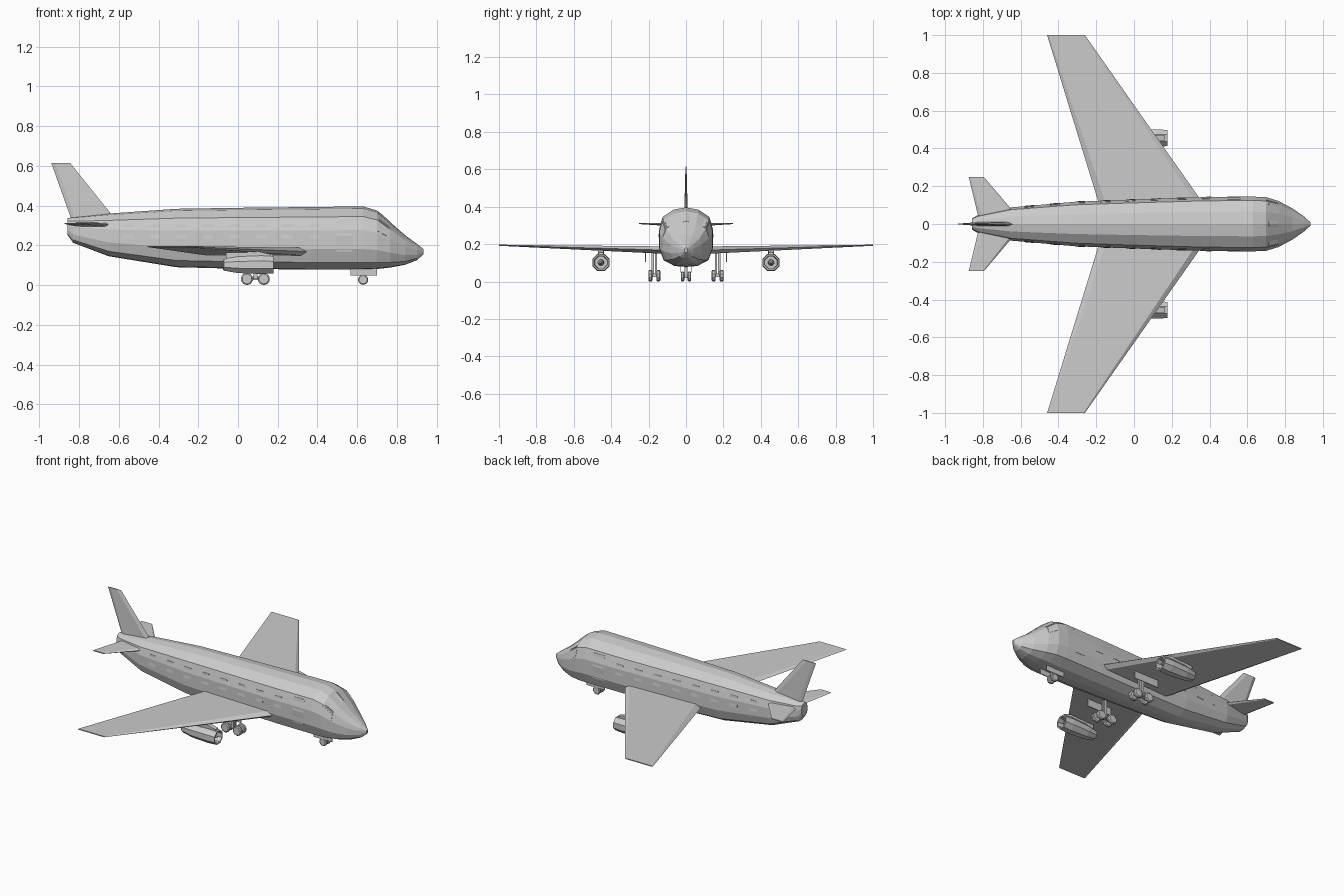
import bpy, bmesh, math
from mathutils import Vector

if "Cube" in bpy.data.objects:
    bpy.data.objects.remove(bpy.data.objects["Cube"])


def finish(name, bm, mirror=False):
    bmesh.ops.recalc_face_normals(bm, faces=bm.faces)
    me = bpy.data.meshes.new(name)
    bm.to_mesh(me)
    bm.free()
    ob = bpy.data.objects.new(name, me)
    bpy.context.collection.objects.link(ob)
    if mirror:
        m = ob.modifiers.new("mirror", 'MIRROR')
        m.use_axis = (False, True, False)
        m.use_mirror_merge = False
    return ob


def loft(name, rings, mirror=False):
    """Skin a list of equal-length point rings and cap both ends."""
    bm = bmesh.new()
    vs = [[bm.verts.new(p) for p in r] for r in rings]
    n = len(rings[0])
    for a, b in zip(vs, vs[1:]):
        for i in range(n):
            j = (i + 1) % n
            bm.faces.new((a[i], a[j], b[j], b[i]))
    bm.faces.new(vs[0])
    bm.faces.new(vs[-1])
    return finish(name, bm, mirror)


def box(name, x0, x1, y0, y1, z0, z1, mirror=False):
    return loft(name, [[(x, y0, z0), (x, y1, z0), (x, y1, z1), (x, y0, z1)]
                       for x in (x0, x1)], mirror)


def round_x(x, y, z, r, n=8):
    return [(x, y + r * math.cos((i + .5) * math.tau / n),
             z + r * math.sin((i + .5) * math.tau / n)) for i in range(n)]


def round_y(x, y, z, r, n=10):
    return [(x + r * math.cos((i + .5) * math.tau / n), y,
             z + r * math.sin((i + .5) * math.tau / n)) for i in range(n)]


# Fuselage: stations (x, bottom, top, half width) and half cross-section
stations = [(-.857, .25, .337, .030), (-.83, .213, .342, .046),
            (-.65, .145, .36, .088), (-.31, .09, .384, .118),
            (0, .082, .389, .13), (.36, .078, .393, .142),
            (.63, .078, .396, .145), (.70, .081, .375, .142),
            (.765, .088, .318, .122), (.84, .102, .252, .082),
            (.90, .125, .208, .04), (.935, .155, .18, .008)]
half = [(0, 1), (.45, .93), (.86, .68), (1, .25), (1, -.35), (.83, -.77), (.42, -.97), (0, -1)]
section = half + [(-y, z) for y, z in half[-2:0:-1]]


def station(x):
    for a, b in zip(stations, stations[1:]):
        if x <= b[0]:
            f = (x - a[0]) / (b[0] - a[0])
            return [p + (q - p) * f for p, q in zip(a, b)]


def skin(x, y, z):
    _, lo, hi, w = station(x)
    return Vector((x, y * w, (lo + hi) / 2 + z * (hi - lo) / 2))


def side_point(x, z):
    """Point on the fuselage side at the given x and height."""
    pts = [skin(x, *p) for p in half]
    for a, b in zip(pts, pts[1:]):
        if b.z <= z <= a.z:
            return a.lerp(b, (a.z - z) / (a.z - b.z))


def panel(name, corners, out):
    """Thin plate lying on the skin, pushed along the direction out."""
    out = Vector(out)
    return loft(name, [[p - out for p in corners], [p + out for p in corners]], True)


loft("fuselage", [[skin(s[0], y, z) for y, z in section] for s in stations])

# Side windows and doors, lying almost flush
for k in range(8):
    x = .385 - .134 * k
    panel("window", [side_point(*c) for c in ((x - .026, .235), (x + .026, .235),
                                              (x + .026, .305), (x - .026, .305))], (0, .002, 0))
for z0, z1, nm in ((.17, .25, "door_lower"), (.25, .33, "door_upper")):
    panel(nm, [side_point(*c) for c in ((.495, z0), (.575, z0), (.575, z1), (.495, z1))],
          (0, .002, 0))

# Cockpit glass: front pane and side pane
panel("windshield", [skin(.712, .02, .99), skin(.76, .02, .99),
                     skin(.76, .82, .71), skin(.712, .82, .71)], (.002, 0, .002))
panel("cockpit_side_window", [skin(.70, .88, .62), skin(.76, .88, .62),
                              skin(.76, .98, .3), skin(.70, .98, .3)], (0, .002, .001))


# Wings and tailplanes: flattened six-point aerofoil
def foil(y, le, te, z, t, bevel):
    return [(le, y, z), (le - bevel, y, z + t), (te + bevel, y, z + t),
            (te, y, z), (te + bevel, y, z - t), (le - bevel, y, z - t)]


loft("wing", [foil(.05, .408, -.168, .166, .021, .038),
              foil(1, -.26, -.46, .194, .003, .008)], True)
loft("tailplane", [foil(.02, -.60, -.82, .303, .011, .02),
                   foil(.25, -.795, -.875, .31, .003, .006)], True)


# Tail fin
def fin_ring(z, le, te, t):
    return [(le, 0, z), (le - .03, t, z), (te + .02, t, z),
            (te, 0, z), (te + .02, -t, z), (le - .03, -t, z)]


loft("tail_fin", [fin_ring(.30, -.592, -.828, .011), fin_ring(.615, -.845, -.94, .003)])

# Engines with a hollow intake, hub and pylon
ey, ez = .455, .102
loft("engine", [round_x(x, ey, ez, r) for x, r in
                ((-.03, .012), (-.075, .026), (-.07, .032), (0, .045), (.12, .05),
                 (.178, .046), (.178, .037), (.13, .034))], True)
loft("engine_hub", [round_x(x, ey, ez, r) for x, r in ((.125, .018), (.15, .015), (.168, .004))], True)
loft("engine_pylon", [[(x, ey - w, .13), (x, ey + w, .13), (x, ey + w, z), (x, ey - w, z)]
                      for x, w, z in ((-.06, .008, .175), (.08, .016, .175), (.165, .014, .155))], True)


def wheel(name, x, y, z, r, w):
    loft(name, [round_y(x, y - w, z, r * .8), round_y(x, y - w * .6, z, r),
                round_y(x, y + w * .6, z, r), round_y(x, y + w, z, r * .8)], True)


# Main landing gear: four-wheel bogies
for x in (.045, .13):
    for y in (.148, .19):
        wheel("main_wheel", x, y, .031, .031, .011)
    box("main_axle", x - .006, x + .006, .145, .195, .025, .037, True)
box("main_bogie_beam", .04, .135, .162, .176, .025, .042, True)
for y in (.16, .178):
    box("main_strut", .078, .098, y - .006, y + .006, .03, .16, True)
box("main_gear_door", .0, .175, .214, .219, .105, .16, True)

# Nose landing gear
wheel("nose_wheel", .63, .018, .027, .026, .009)
box("nose_axle", .624, .636, -.02, .02, .02, .032)
box("nose_strut", .622, .638, -.007, .007, .025, .10)
box("nose_gear_door", .567, .70, .026, .03, .048, .095, True)
